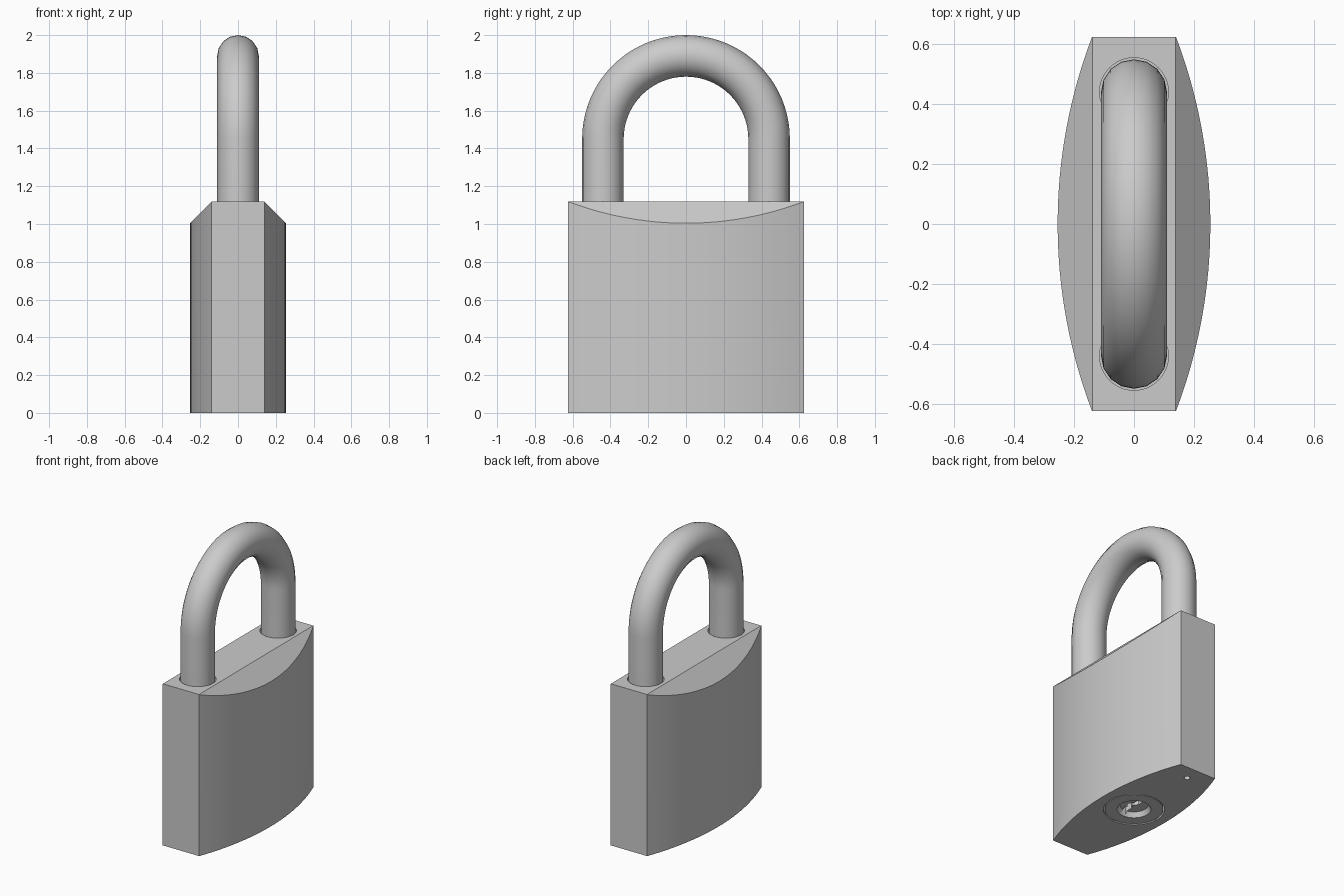
import bpy, bmesh, math
from mathutils import Vector

if "Cube" in bpy.data.objects:
    bpy.data.objects.remove(bpy.data.objects["Cube"])

H, HALF_LEN, END_X, MID_X = 1.12, 0.625, 0.14, 0.255
LEG_Y, TUBE, ARC_Z = 0.44, 0.11, 1.45


def make_object(name, bm):
    bmesh.ops.recalc_face_normals(bm, faces=bm.faces[:])
    mesh = bpy.data.meshes.new(name)
    bm.to_mesh(mesh)
    bm.free()
    ob = bpy.data.objects.new(name, mesh)
    bpy.context.collection.objects.link(ob)
    return ob


def prism(name, outline, z0, z1):
    bm = bmesh.new()
    face = bm.faces.new([bm.verts.new((x, y, z0)) for x, y in outline])
    top = bmesh.ops.extrude_face_region(bm, geom=[face])["geom"]
    bmesh.ops.translate(bm, vec=(0, 0, z1 - z0),
                        verts=[v for v in top if isinstance(v, bmesh.types.BMVert)])
    return make_object(name, bm)


def cylinder(name, y, z0, z1, r0, r1=None, sides=48):
    bm = bmesh.new()
    bmesh.ops.create_cone(bm, cap_ends=True, segments=sides, radius1=r0,
                          radius2=r0 if r1 is None else r1, depth=z1 - z0)
    bmesh.ops.translate(bm, vec=(0, y, (z0 + z1) / 2), verts=bm.verts)
    return make_object(name, bm)


def activate(ob):
    bpy.ops.object.select_all(action='DESELECT')
    ob.select_set(True)
    bpy.context.view_layer.objects.active = ob


def cut(ob, cutters):
    activate(ob)
    for c in cutters:
        mod = ob.modifiers.new("cut", 'BOOLEAN')
        mod.operation, mod.solver, mod.object = 'DIFFERENCE', 'EXACT', c
        bpy.ops.object.modifier_apply(modifier=mod.name)
        bpy.data.objects.remove(c)


def smooth(ob, angle=30):
    activate(ob)
    bpy.ops.object.shade_smooth_by_angle(angle=math.radians(angle))


# Body: lens-shaped outline with two bowed sides
sag = MID_X - END_X
R = (HALF_LEN ** 2 + sag ** 2) / (2 * sag)
half = math.asin(HALF_LEN / R)
N = 24
side = [(MID_X - R + R * math.cos(a), R * math.sin(a))
        for a in (-half + 2 * half * i / N for i in range(N + 1))]
body = prism("body", side + [(-x, -y) for x, y in side], 0, H)

# Sloping 45 degree cuts along both top edges
bm = bmesh.new()
bm.from_mesh(body.data)
for s in (-1, 1):
    res = bmesh.ops.bisect_plane(
        bm, geom=bm.verts[:] + bm.edges[:] + bm.faces[:], dist=1e-5,
        plane_co=(s * (END_X - 0.001), 0, H), plane_no=Vector((s, 0, 1)).normalized(),
        clear_outer=True)
    edges = [e for e in res["geom_cut"] if isinstance(e, bmesh.types.BMEdge)]
    bmesh.ops.holes_fill(bm, edges=[e for e in edges if e.is_boundary], sides=0)
bmesh.ops.recalc_face_normals(bm, faces=bm.faces[:])
bm.to_mesh(body.data)
bm.free()

# Shackle sockets, lock core bore and small drain hole
cut(body, [cylinder("socket_cutter", s * LEG_Y, 0.9, H + 0.1, TUBE + 0.005) for s in (-1, 1)]
    + [cylinder("bore_cutter", 0, -0.1, 0.3, 0.192),
       cylinder("drain_cutter", 0.52, -0.1, 0.15, 0.02, sides=12)])
smooth(body)

# Lock core with dished face and zigzag keyway
core = cylinder("lock_core", 0, 0.002, 0.3, 0.184)
keyway = [(-0.015, -0.1), (0.02, -0.1), (0.02, -0.04), (0.04, -0.015), (0.015, 0.02),
          (0.015, 0.1), (-0.02, 0.1), (-0.02, 0.02), (0.005, -0.015), (-0.015, -0.04)]
cut(core, [cylinder("dish_cutter", 0, -0.02, 0.035, 0.118, 0.09),
           prism("keyway_cutter", keyway, -0.05, 0.22)])
smooth(core)

# Shackle: round bar swept along two legs and a half circle
path = [(0, -LEG_Y, 0.9)]
path += [(0, -LEG_Y * math.cos(math.pi * i / 40), ARC_Z + LEG_Y * math.sin(math.pi * i / 40))
         for i in range(41)]
path += [(0, LEG_Y, 0.9)]
curve = bpy.data.curves.new("shackle", 'CURVE')
curve.dimensions = '3D'
curve.bevel_depth = TUBE
curve.bevel_resolution = 6
curve.use_fill_caps = True
spline = curve.splines.new('POLY')
spline.points.add(len(path) - 1)
for p, co in zip(spline.points, path):
    p.co = (*co, 1)
shackle = bpy.data.objects.new("shackle", curve)
bpy.context.collection.objects.link(shackle)
activate(shackle)
bpy.ops.object.convert(target='MESH')
smooth(bpy.context.view_layer.objects.active)
